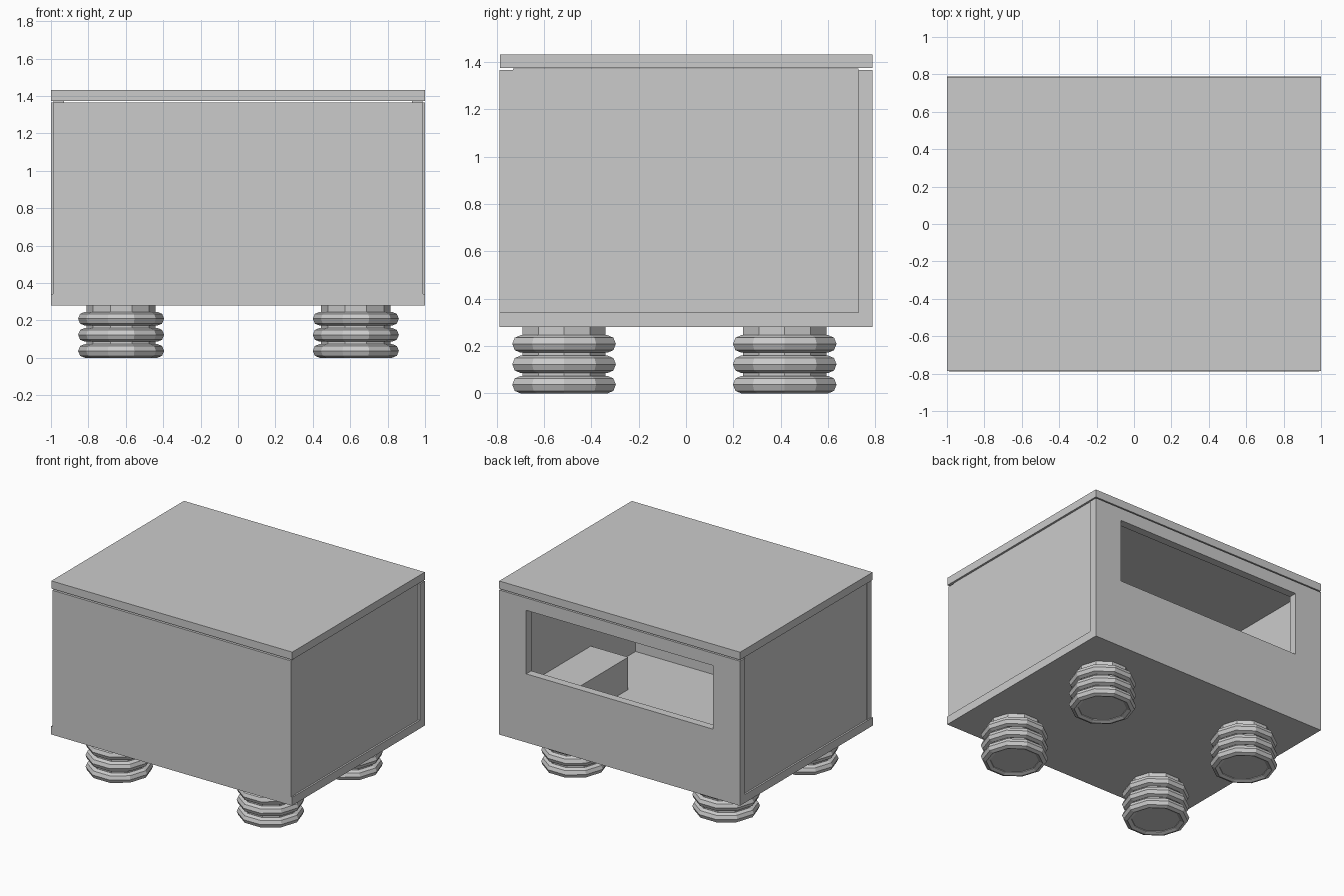
import bpy, bmesh
from math import pi

if "Cube" in bpy.data.objects:
    bpy.data.objects.remove(bpy.data.objects["Cube"])


def link_mesh(name, bm):
    bmesh.ops.recalc_face_normals(bm, faces=bm.faces)
    me = bpy.data.meshes.new(name)
    bm.to_mesh(me)
    bm.free()
    ob = bpy.data.objects.new(name, me)
    bpy.context.collection.objects.link(ob)
    return ob


def box(name, lo, hi):
    bm = bmesh.new()
    bmesh.ops.create_cube(bm, size=1)
    for v in bm.verts:
        v.co = [(a + b) / 2 + c * (b - a) for a, b, c in zip(lo, hi, v.co)]
    return link_mesh(name, bm)


# Cabinet panels
box("lid", (-1, -0.785, 1.374), (1, 0.787, 1.432))
box("floor_panel", (-1, -0.787, 0.28), (1, 0.728, 0.342))
box("front_panel", (-0.99, -0.788, 0.342), (0.99, -0.73, 1.365))
for s, side in ((-1, "left"), (1, "right")):
    x0, x1 = sorted((s * 0.93, s * 0.987))
    box(side + "_panel", (x0, -0.73, 0.342), (x1, 0.728, 1.372))

# Back panel with a wide opening
bm = bmesh.new()


def rect(w, z0, z1):
    return [bm.verts.new((x, 0.728, z)) for x, z in ((-w, z0), (w, z0), (w, z1), (-w, z1))]


outer, inner = rect(1, 0.28, 1.365), rect(0.775, 0.795, 1.272)
ring = [bm.faces.new((outer[i], outer[(i + 1) % 4], inner[(i + 1) % 4], inner[i])) for i in range(4)]
out = bmesh.ops.extrude_face_region(bm, geom=ring, use_keep_orig=True)
for v in out["geom"]:
    if isinstance(v, bmesh.types.BMVert):
        v.co.y = 0.788
link_mesh("back_panel", bm)

# Raised box inside, against the right wall
box("inner_box", (0.62, -0.2, 0.342), (0.93, 0.728, 0.585))

# Ribbed feet: ten-sided core with three rings
for x, side in ((-0.625, "left"), (0.63, "right")):
    for y, end in ((-0.515, "front"), (0.417, "back")):
        name = f"{end}_{side}_foot"
        bpy.ops.mesh.primitive_cylinder_add(vertices=10, radius=0.185, depth=0.27,
                                            location=(x, y, 0.15), rotation=(0, 0, pi / 2))
        bpy.context.object.name = name + "_core"
        for i in range(3):
            bpy.ops.mesh.primitive_torus_add(major_segments=10, minor_segments=8,
                                             major_radius=0.193, minor_radius=0.037,
                                             location=(x, y, 0.037 + 0.086 * i))
            bpy.context.object.name = f"{name}_ring_{i + 1}"
